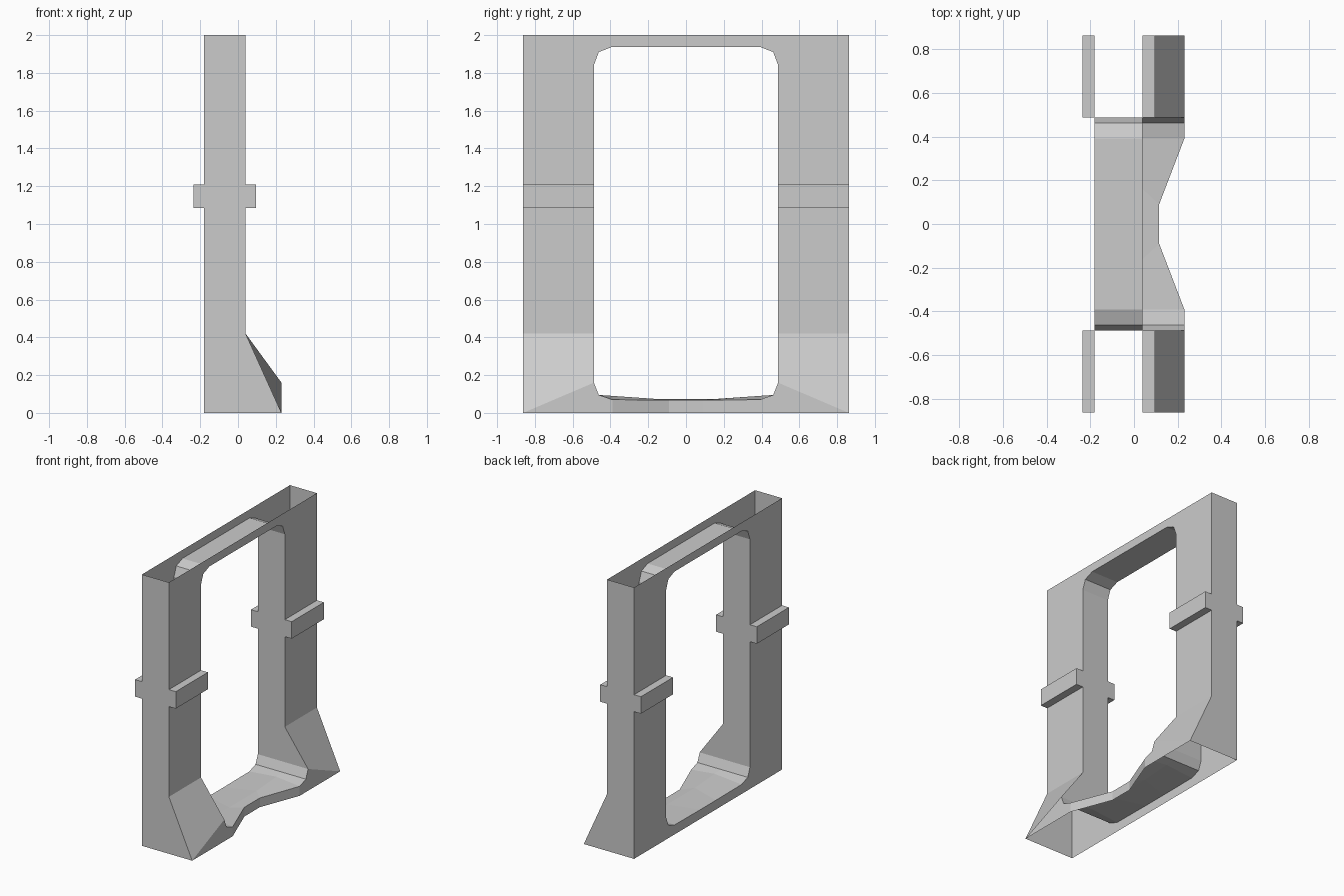
import bpy, bmesh
from mathutils import Vector

cube = bpy.data.objects.get("Cube")
if cube:
    bpy.data.objects.remove(cube)

grey = bpy.data.materials.new("plain grey")
grey.use_nodes = True
grey.diffuse_color = (0.6, 0.6, 0.6, 1)
grey.node_tree.nodes["Principled BSDF"].inputs["Base Color"].default_value = (0.6, 0.6, 0.6, 1)

# Main dimensions
BACK, FRONT, TOE = -0.18, 0.04, 0.23
INNER, OUTER = 0.488, 0.862
BAR_LOW, BAR_HIGH, BAR = 1.085, 1.21, 0.056
TOP, KNEE, SILL, ARCH = 2.0, 0.42, 0.16, 1.84


def add_face(bm, points, outward):
    """Add a face whose normal follows the outward direction."""
    f = bm.faces.new([bm.verts.new(p) for p in points])
    f.normal_update()
    if f.normal.dot(Vector(outward)) < 0:
        f.normal_flip()


def bridge(bm, a, b, outward):
    """Join two point rows with quads."""
    for i in range(len(a) - 1):
        add_face(bm, [a[i], a[i + 1], b[i + 1], b[i]], outward(i))


def finish(bm, name):
    bmesh.ops.remove_doubles(bm, verts=bm.verts, dist=0.0005)
    mesh = bpy.data.meshes.new(name)
    bm.to_mesh(mesh)
    bm.free()
    mesh.materials.append(grey)
    ob = bpy.data.objects.new(name, mesh)
    bpy.context.collection.objects.link(ob)


def wall_row(x, side, y, foot, top):
    """Upright wall profile with a square rib at mid height."""
    rib = x + side * BAR
    profile = [(x, BAR_LOW), (rib, BAR_LOW), (rib, BAR_HIGH), (x, BAR_HIGH), (x, top)]
    return [Vector((px, y, pz)) for px, pz in foot + profile]


# Hollow pillars, open at top and bottom
for name, s in (("left_pillar", 1), ("right_pillar", -1)):
    bm = bmesh.new()
    yo, yi = s * OUTER, s * INNER
    for x, side, toe in ((FRONT, 1, [TOE]), (BACK, -1, [BACK])):
        rows = []
        for y, z in ((yo, 0), (yi, SILL)):
            rows.append(wall_row(x, side, y, [(toe[0], z), (x, KNEE)], TOP))
        hints = [(side, 0, 0), (side, 0, 0), (0, 0, -1), (side, 0, 0), (0, 0, 1), (side, 0, 0)]
        bridge(bm, rows[0], rows[1], lambda i: hints[i])
    for y, z, top, out in ((yo, 0, TOP, s), (yi, SILL, ARCH, -s)):
        front = wall_row(FRONT, 1, y, [(TOE, z), (FRONT, KNEE)], top)
        back = wall_row(BACK, -1, y, [(BACK, z), (BACK, KNEE)], top)
        add_face(bm, front + back[::-1], (0, out, 0))
    finish(bm, name)


def mirrored(half):
    """Complete a row of points across the centre plane."""
    half = [Vector(p) for p in half]
    return half + [Vector((p.x, -p.y, p.z)) for p in reversed(half)]


# Lintel: two panels and the chamfered underside
bm = bmesh.new()
arch = ((INNER, ARCH), (0.462, 1.91), (0.39, 1.938))
rows = {x: mirrored([(x, y, z) for y, z in arch]) for x in (BACK, FRONT)}
for x, out in ((BACK, -1), (FRONT, 1)):
    add_face(bm, rows[x] + [Vector((x, -INNER, TOP)), Vector((x, INNER, TOP))], (out, 0, 0))
bridge(bm, rows[BACK], rows[FRONT], lambda i: (0, 2 * (i - 2), -1))
finish(bm, "lintel")

# Threshold: sill surface flaring out to the two toes, with a hollow below
bm = bmesh.new()
back = mirrored([(BACK, INNER, SILL), (BACK, 0.462, 0.095), (BACK, 0.39, 0.07), (BACK, 0.09, 0.068)])
mid = mirrored([(FRONT, INNER, SILL), (FRONT, 0.462, 0.095), (FRONT, 0.39, 0.09), (FRONT, 0.16, 0.074)])
edge = mirrored([(TOE, INNER, SILL), (TOE, 0.462, 0.095), (TOE, 0.39, 0.07), (0.115, 0.09, 0.068)])
for a, b in ((back, mid), (mid, edge)):
    bridge(bm, a, b, lambda i: (0, 0.1 * (i - 3), 1))
for row, out in ((back, -1), (edge, 1)):
    ground = [Vector((p.x, p.y, 0)) for p in row]
    bridge(bm, row, ground, lambda i: (out, 0, 0))
    for s, p, g in ((1, row[0], ground[0]), (-1, row[-1], ground[-1])):
        add_face(bm, [p, g, Vector((p.x, s * OUTER, 0))], (out, 0, 0))
finish(bm, "threshold")
